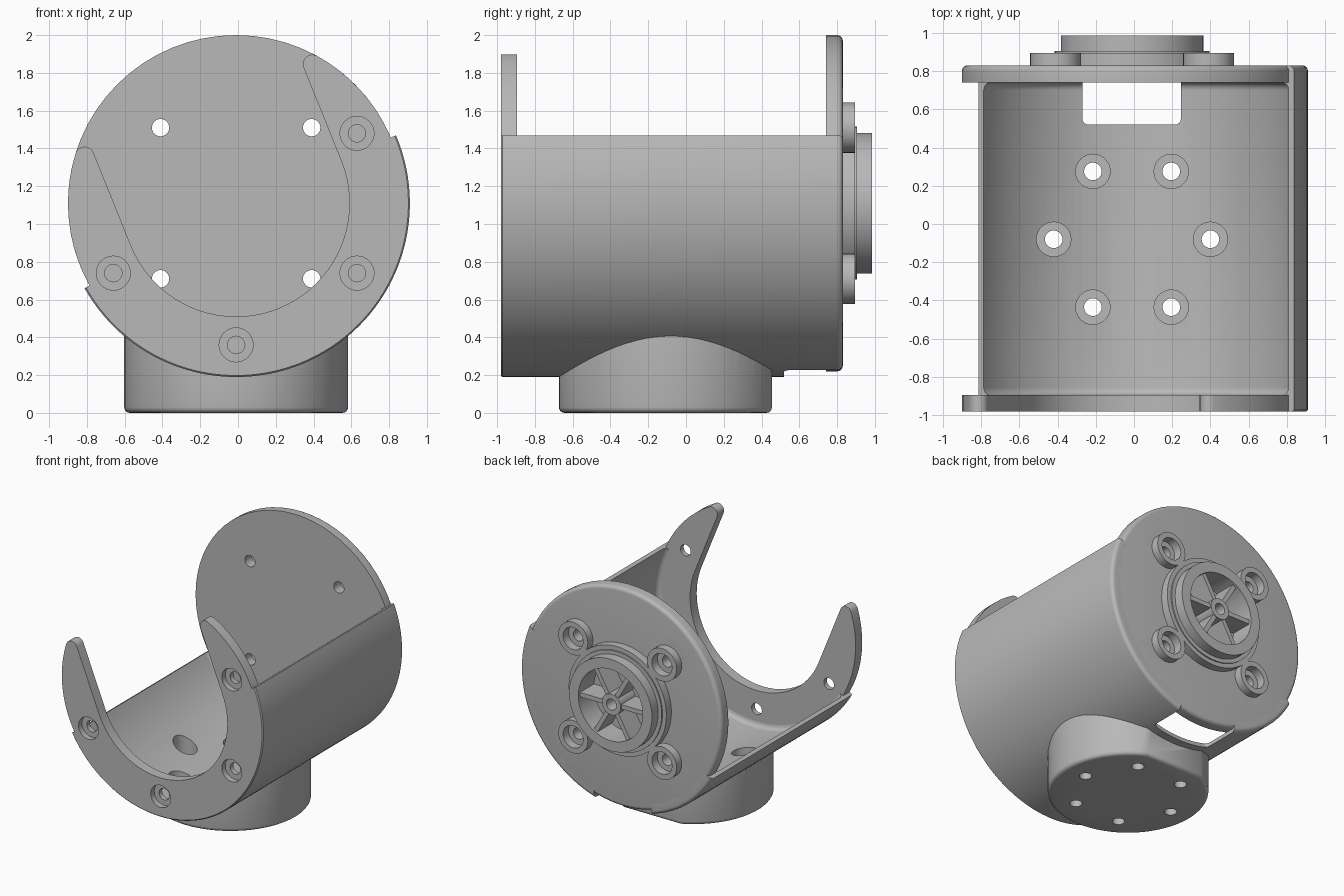
import bpy, bmesh
from math import sin, cos, pi, radians, atan2, asin, sqrt
from mathutils import Matrix, Vector

if "Cube" in bpy.data.objects:
    bpy.data.objects.remove(bpy.data.objects["Cube"])

CX, CZ = -0.01, 1.11          # main axis
FOOT_Y = -0.08                # foot centre
R_SHELL, R_PLATE = 0.92, 0.89
FRONT, FRONT_IN, REAR_IN, REAR = -0.98, -0.895, 0.74, 0.83

grey = bpy.data.materials.new("plain_grey")
grey.use_nodes = True
grey.diffuse_color = (0.48, 0.48, 0.48, 1)
grey.node_tree.nodes["Principled BSDF"].inputs["Base Color"].default_value = grey.diffuse_color


def finish(bm, name):
    bmesh.ops.recalc_face_normals(bm, faces=bm.faces)
    mesh = bpy.data.meshes.new(name)
    bm.to_mesh(mesh)
    bm.free()
    mesh.materials.append(grey)
    ob = bpy.data.objects.new(name, mesh)
    bpy.context.collection.objects.link(ob)
    return ob


def lathe(name, profile, at=(CX, 0, CZ), axis="Y", start=0, end=360, steps=64):
    """Turn a closed (radius, height) profile about a Y or Z axis."""
    bm = bmesh.new()
    full = end - start == 360
    rows = []
    for i in range(steps if full else steps + 1):
        a = radians(start + (end - start) * i / steps)
        row = []
        for r, h in profile:
            p = (r * cos(a), h, r * sin(a)) if axis == "Y" else (r * cos(a), r * sin(a), h)
            row.append(bm.verts.new(Vector(p) + Vector(at)))
        rows.append(row)
    n = len(profile)
    pairs = list(zip(rows, rows[1:]))
    if full:
        pairs.append((rows[-1], rows[0]))
    else:
        bm.faces.new(rows[0])
        bm.faces.new(rows[-1])
    for a, b in pairs:
        for j in range(n):
            k = (j + 1) % n
            if profile[j][0] > 0 or profile[k][0] > 0:
                bm.faces.new((a[j], a[k], b[k], b[j]))
    bmesh.ops.remove_doubles(bm, verts=bm.verts, dist=1e-5)
    return finish(bm, name)


def cylinder(name, r, h0, h1, at=(CX, 0, CZ), axis="Y", steps=64):
    return lathe(name, [(0, h0), (r, h0), (r, h1), (0, h1)], at, axis, steps=steps)


def screw_hole(at, axis, h0, step, h1, narrow_first=True):
    """Cutter for a through hole with a wider counterbore."""
    r0, r1 = (0.046, 0.09) if narrow_first else (0.09, 0.046)
    return lathe("hole_cutter", [(0, h0), (r0, h0), (r0, step), (r1, step), (r1, h1), (0, h1)],
                 at, axis, steps=32)


def arc(cx, cy, r, a0, a1, n):
    return [(cx + r * cos(a0 + (a1 - a0) * i / n), cy + r * sin(a0 + (a1 - a0) * i / n))
            for i in range(n + 1)]


def extrude(name, points, offset, bevel=0.0):
    """Extrude a 3D outline by offset, optionally rounding its first rim."""
    bm = bmesh.new()
    face = bm.faces.new([bm.verts.new(p) for p in points])
    rim = list(face.edges)
    res = bmesh.ops.extrude_face_region(bm, geom=[face], use_keep_orig=True)
    moved = [g for g in res["geom"] if isinstance(g, bmesh.types.BMVert)]
    bmesh.ops.translate(bm, verts=moved, vec=offset)
    if bevel:
        bmesh.ops.bevel(bm, geom=rim, offset=bevel, segments=4, profile=0.5, affect="EDGES")
    return finish(bm, name)


def box(name, lo, hi, matrix=Matrix(), round_z=0.0):
    bm = bmesh.new()
    lo, hi = Vector(lo), Vector(hi)
    bmesh.ops.create_cube(bm, size=1, matrix=Matrix.Translation((lo + hi) / 2)
                          @ Matrix.Diagonal((hi - lo).to_4d()))
    if round_z:
        upright = [e for e in bm.edges if abs(e.verts[0].co.z - e.verts[1].co.z) > 0.01]
        bmesh.ops.bevel(bm, geom=upright, offset=round_z, segments=4, profile=0.5, affect="EDGES")
    bmesh.ops.transform(bm, matrix=matrix, verts=bm.verts)
    return finish(bm, name)


def cut(targets, cutters):
    for ob in targets:
        bpy.context.view_layer.objects.active = ob
        for c in cutters:
            m = ob.modifiers.new("cut", "BOOLEAN")
            m.operation, m.solver, m.object = "DIFFERENCE", "EXACT", c
            bpy.ops.object.modifier_apply(modifier=m.name)
    for c in cutters:
        bpy.data.objects.remove(c)


# Half-round shell with inner fillets against both end plates
f = 0.04
front_fillet = [(R_PLATE - f + x, FRONT_IN + f + y) for x, y in arc(0, 0, f, 0, -pi / 2, 5)]
rear_fillet = [(R_PLATE - f + x, REAR_IN - f + y) for x, y in arc(0, 0, f, pi / 2, 0, 5)]
rear_round = arc(R_SHELL - 0.03, REAR - 0.03, 0.03, 0, pi / 2, 5)
profile = ([(0.84, FRONT), (R_SHELL - 0.008, FRONT), (R_SHELL, FRONT + 0.008)] + rear_round
           + [(0.84, REAR)] + rear_fillet + front_fillet)
shell = lathe("cradle_shell", profile, start=-150.7, end=23)
cut([shell], [box("window_cutter", (-0.27, 0.52, 0.1), (0.245, 0.95, 0.5), round_z=0.03)])

# Front fork plate: disc with a tilted U opening and rounded tips
TILT, SLOT, TIP = radians(22), 0.6, 0.05
u = SLOT + TIP
v = sqrt((R_PLATE - TIP) ** 2 - u ** 2)
t = atan2(v, u)
outline = (arc(0, 0, R_PLATE, pi - t, 2 * pi + t, 56)
           + arc(u, v, TIP, t, pi, 8)[1:]
           + arc(0, 0, SLOT, 0, -pi, 40)
           + arc(-u, v, TIP, 0, pi - t, 8)[:-1])
outline = [(CX + x * cos(TILT) - z * sin(TILT), FRONT, CZ + x * sin(TILT) + z * cos(TILT))
           for x, z in outline]
fork = extrude("front_fork_plate", outline, (0, FRONT_IN - FRONT, 0))
fork_holes = [(0.64, 0.37), (-0.65, -0.37), (0.64, -0.37), (0, -0.75)]
cut([fork], [screw_hole((CX + x, 0, CZ + z), "Y", FRONT - 0.05, FRONT + 0.045, FRONT_IN + 0.1,
                        narrow_first=False) for x, z in fork_holes])

# Rear disc plate with rounded outer rim
rear = lathe("rear_disc_plate", [(0, REAR_IN), (R_PLATE, REAR_IN)]
             + arc(R_PLATE - 0.03, REAR - 0.03, 0.03, 0, pi / 2, 5) + [(0, REAR)])

# Screw bosses on the rear plate
corners = [(sx * 0.4, sz * 0.4) for sx in (-1, 1) for sz in (-1, 1)]
bosses = []
for x, z in corners:
    at = (CX + x, 0, CZ + z)
    bosses.append(cylinder("rear_screw_boss", 0.133, REAR - 0.01, 0.895, at, steps=40))
for (x, z), boss in zip(corners, bosses):
    cut([rear, boss], [screw_hole((CX + x, 0, CZ + z), "Y", 0.6, 0.825, 1.0)])
cut([rear], [cylinder("recess_cutter", 0.29, 0.785, 1.0)])

# Stepped hub ring, centre tube and spokes
lathe("rear_hub_ring", [(0.29, 0.79), (0.44, 0.79), (0.44, 0.895), (0.405, 0.895), (0.405, 0.905),
                        (0.373, 0.905), (0.373, 0.985), (0.29, 0.985)])
lathe("hub_centre_tube", [(0.045, 0.78), (0.085, 0.78), (0.085, 0.975), (0.045, 0.975)], steps=32)
for i in range(6):
    turn = Matrix.Translation((CX, 0, CZ)) @ Matrix.Rotation(i * pi / 3, 4, "Y")
    box("hub_spoke", (0.07, 0.78, -0.018), (0.3, 0.965, 0.018), turn)

# Mounting foot: round pad with a flat rear side, hollowed to fit the shell
R_FOOT = 0.593
flat = asin(0.535 / R_FOOT)
foot = extrude("mounting_foot", [(x, y, 0) for x, y in
                                 arc(CX, FOOT_Y, R_FOOT, pi - flat, 2 * pi + flat, 56)],
               (0, 0, 0.41), bevel=0.03)
cut([foot], [cylinder("shell_cutter", 0.905, -1.2, 1.2, steps=128)])
foot_holes = [screw_hole((CX + 0.41 * cos(i * pi / 3), FOOT_Y + 0.41 * sin(i * pi / 3), 0),
                         "Z", -0.1, 0.12, 0.6) for i in range(6)]
cut([shell, foot], foot_holes)

# Smooth curved faces, keep edges crisp
bpy.ops.object.select_all(action="DESELECT")
for ob in bpy.context.collection.objects:
    if ob.type == "MESH" and grey.name in ob.data.materials:
        ob.select_set(True)
        bpy.context.view_layer.objects.active = ob
bpy.ops.object.shade_smooth_by_angle(angle=radians(30))
